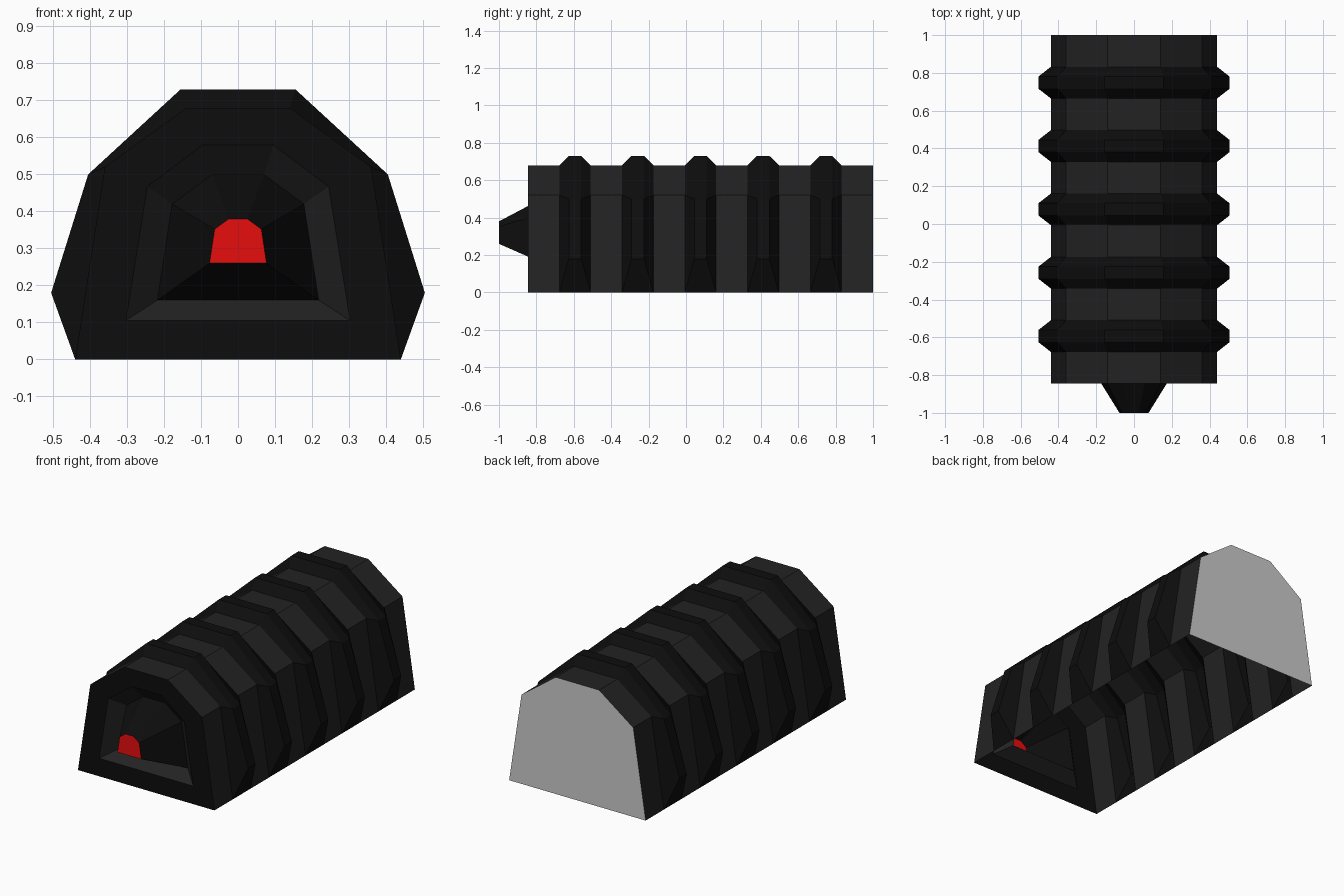
import bpy, bmesh
from mathutils import Vector

if "Cube" in bpy.data.objects:
    bpy.data.objects.remove(bpy.data.objects["Cube"])


def material(name, rgb):
    m = bpy.data.materials.new(name)
    m.diffuse_color = (*rgb, 1)
    m.use_nodes = True
    m.node_tree.nodes["Principled BSDF"].inputs["Base Color"].default_value = m.diffuse_color
    return m


BODY = material("charcoal", (0.0160, 0.0160, 0.0160))
DARK = material("black", (0.0040, 0.0040, 0.0040))
RED = material("red", (0.8, 0.004, 0.004))
GREY = material("grey", (0.55, 0.55, 0.55))

# Half arch profiles (x, z), from the foot up to the flat top
SHELL = [(0.44, 0), (0.36, 0.52), (0.14, 0.68)]
CREST = [(0.505, 0.18), (0.405, 0.50), (0.155, 0.73)]
MOUTH = [(0.303, 0.105), (0.245, 0.467), (0.095, 0.58)]
RECESS = [(0.218, 0.16), (0.178, 0.42), (0.07, 0.50)]
TIP = [(0.077, 0.26), (0.063, 0.352), (0.025, 0.38)]
FRONT, BACK = -0.845, 1.0
STEP = (BACK - FRONT) / 11
UP, FORWARD, BACKWARD = Vector((0, 0, 1)), Vector((0, -1, 0)), Vector((0, 1, 0))


def build(name, loops, mat, facing, closed=False, feet=False, cap=False):
    """Loft mirrored arch loops [(profile, y), ...]; normals turn towards facing."""
    bm = bmesh.new()
    rows = []
    for half, y in loops:
        arch = half + [(-x, z) for x, z in reversed(half)]
        rows.append([bm.verts.new((x, y, z)) for x, z in arch])
    n = len(rows[0])
    for a, b in zip(rows, rows[1:]):
        for i in range(n if closed else n - 1):
            j = (i + 1) % n
            bm.faces.new((a[i], b[i], b[j], a[j]))
    if feet:
        bm.faces.new([r[0] for r in reversed(rows)])
        bm.faces.new([r[-1] for r in rows])
    if cap:
        bm.faces.new(rows[0])
    bm.normal_update()
    if sum(f.normal.dot(facing) * f.calc_area() for f in bm.faces) < 0:
        bmesh.ops.reverse_faces(bm, faces=bm.faces[:])
    mesh = bpy.data.meshes.new(name)
    bm.to_mesh(mesh)
    bm.free()
    mesh.materials.append(mat)
    bpy.context.collection.objects.link(bpy.data.objects.new(name, mesh))


# Shell, open underneath: flat bands alternating with raised hollow ribs
for k in range(11):
    y0, y1 = FRONT + k * STEP, FRONT + (k + 1) * STEP
    if k % 2 == 0:
        build(f"shell_band_{k // 2 + 1}", [(SHELL, y0), (SHELL, y1)], BODY, UP)
    else:
        mid = (y0 + y1) / 2
        build(f"rib_{k // 2 + 1}",
              [(SHELL, y0), (CREST, mid - 0.033), (CREST, mid + 0.033), (SHELL, y1)],
              DARK, UP, feet=True)

# Front wall, sunken frame and the nozzle growing out of it
build("front_wall", [(MOUTH, FRONT), (SHELL, FRONT)], DARK, FORWARD, closed=True)
build("recess_frame", [(RECESS, -0.773), (MOUTH, FRONT)], BODY, FORWARD, closed=True)
build("nozzle", [(TIP, -1.0), (RECESS, -0.773)], DARK, FORWARD, closed=True)
build("nozzle_tip", [(TIP, -1.0)], RED, FORWARD, cap=True)

# Back wall
build("back_wall", [(SHELL, BACK)], GREY, BACKWARD, cap=True)
